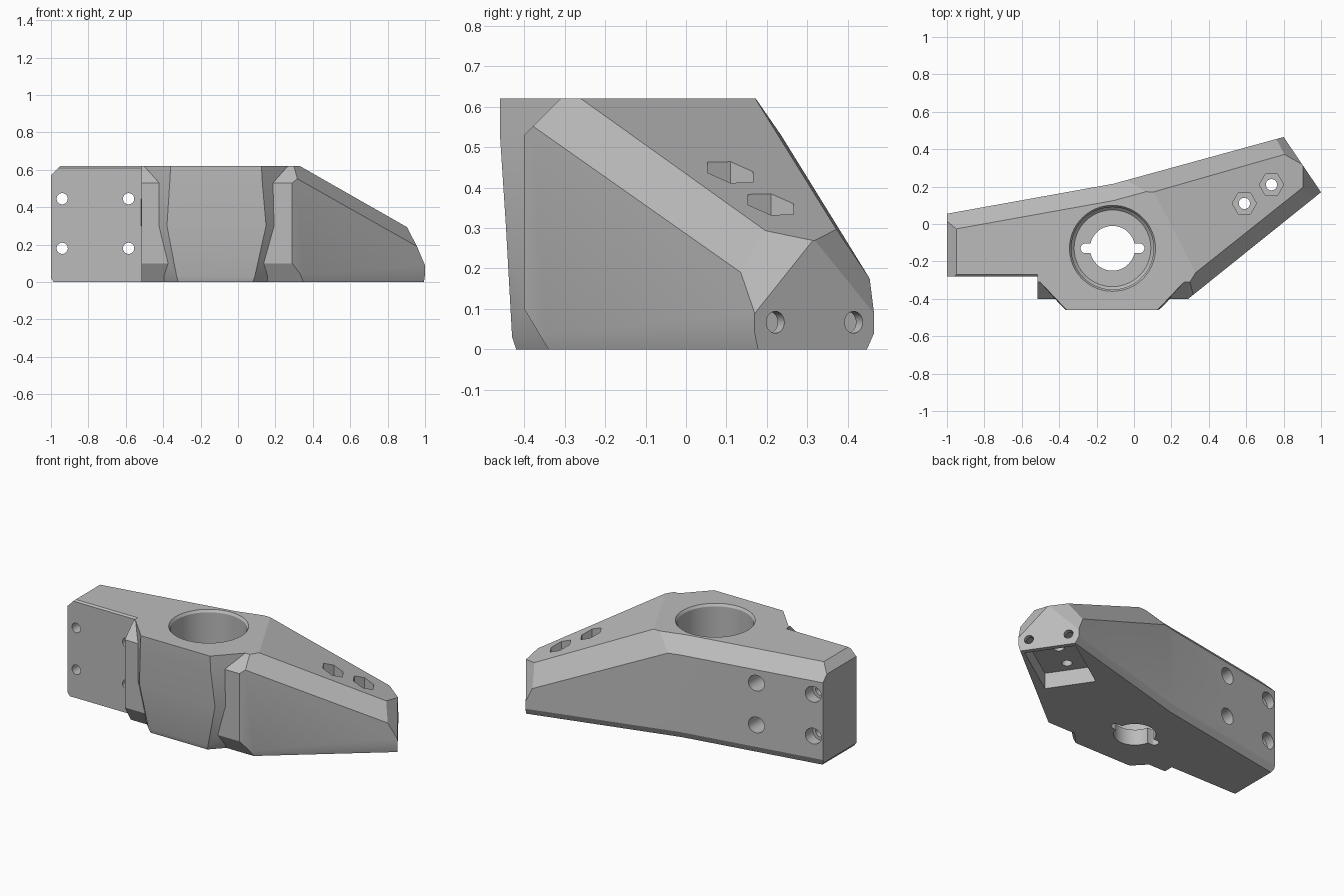
import bpy, bmesh, math
from mathutils import Vector, Matrix

cube = bpy.data.objects.get("Cube")
if cube:
    bpy.data.objects.remove(cube)

H = 0.62
grey = bpy.data.materials.new("plain grey")
grey.use_nodes = True
grey.diffuse_color = (0.5, 0.5, 0.5, 1)
grey.node_tree.nodes["Principled BSDF"].inputs["Base Color"].default_value = (0.5, 0.5, 0.5, 1)


def make(name, bm):
    bmesh.ops.recalc_face_normals(bm, faces=bm.faces)
    mesh = bpy.data.meshes.new(name)
    bm.to_mesh(mesh)
    bm.free()
    mesh.materials.append(grey)
    ob = bpy.data.objects.new(name, mesh)
    bpy.context.scene.collection.objects.link(ob)
    return ob


def hull(name, points, planes=()):
    """Convex solid, trimmed by planes that are each given by three points."""
    bm = bmesh.new()
    for p in points:
        bm.verts.new(p)
    bmesh.ops.convex_hull(bm, input=bm.verts)
    centre = sum((Vector(p) for p in points), Vector()) / len(points)
    for tri in planes:
        a, b, c = map(Vector, tri)
        n = (b - a).cross(c - a).normalized()
        if n.dot(centre - a) > 0:
            n.negate()
        bmesh.ops.bisect_plane(bm, geom=bm.verts[:] + bm.edges[:] + bm.faces[:],
                               plane_co=a, plane_no=n, clear_outer=True)
        bmesh.ops.delete(bm, geom=bm.faces[:], context='FACES_ONLY')
        bmesh.ops.convex_hull(bm, input=bm.verts)
    bmesh.ops.dissolve_limit(bm, angle_limit=0.01, verts=bm.verts, edges=bm.edges)
    return make(name, bm)


def prism(outline, z0=0.0, z1=H):
    return [(x, y, z) for z in (z0, z1) for x, y in outline]


def lathe(name, profile, matrix, sides=48):
    """Closed solid of revolution from (radius, height) pairs."""
    bm = bmesh.new()
    rings = [[bm.verts.new((r * math.cos(math.tau * i / sides),
                            r * math.sin(math.tau * i / sides), h))
              for i in range(sides)] for r, h in profile]
    for lo, hi in zip(rings, rings[1:]):
        for i in range(sides):
            j = (i + 1) % sides
            bm.faces.new((lo[i], lo[j], hi[j], hi[i]))
    bm.faces.new(rings[0])
    bm.faces.new(rings[-1])
    bm.transform(matrix)
    return make(name, bm)


def low_edge(p, q, inset):
    """Narrow bevel along the foot of the wall from p to q."""
    n = Vector((q[1] - p[1], p[0] - q[0], 0)).normalized() * inset
    return [(*p, 0.04), (*q, 0.04), (p[0] - n.x, p[1] - n.y, 0)]


# Angled arm with its front rib
heel, toe, tip, back = (0.29, -0.40), (1, 0.17), (0.80, 0.465), (-0.11, 0.215)
arm = hull("bracket", prism([(-0.515, -0.40), heel, toe, tip, (-0.515, 0.104)]), [
    [(0.33, -0.26, H), (0.905, 0.21, 0.29), (0.91, 0.32, 0.265)],         # sloping top
    [(0.31, -0.385, 0.555), (0.957, 0.135, 0.19), (0.33, -0.26, H)],      # front bevel
    [(1, 0.165, 0.09), (0.905, 0.31, 0.265), (0.957, 0.135, 0.19)],       # end corners
    [(0.80, 0.46, 0.1), (0.90, 0.32, 0.265), (0.80, 0.38, 0.285)],
    [(-0.04, 0.235, 0.53), (0.73, 0.445, 0.19), (0.80, 0.38, 0.285)],     # back bevels
    [(*back, 0.53), (*tip, 0.53), (-0.11, 0.125, H)],
    [(-0.5, -0.40, 0.53), (0, -0.40, 0.53), (0, -0.31, H)],               # rib bevels
    [(-0.5, -0.40, 0.10), (0, -0.40, 0.10), (0, -0.34, 0)],
    low_edge(heel, toe, 0.01),
    low_edge(tip, back, 0.02),
])

# Mounting wing
wing = hull("mounting_wing", prism([(-1, -0.28), (0, -0.28), (0, 0.235), (-1, 0.055)]), [
    [(-1, 0.055, 0.53), (*back, 0.53), (-0.11, 0.125, H)],
    [(-1, 0, 0.57), (-1, 0.1, 0.57), (-0.95, 0, H)],
    [(-1, 0, 0.02), (-1, 0.1, 0.02), (-0.985, 0, 0)],
    [(-1, -0.28, 0.61), (0, -0.28, 0.61), (0, -0.27, H)],
    low_edge(back, (-1, 0.055), 0.02),
])

# Waisted front boss: stacked sections with flared sides
bm = bmesh.new()
rings = []
for z, left, right, y in [(0, -0.32, 0.08, -0.42), (0.03, -0.328, 0.09, -0.43),
                          (0.30, -0.38, 0.15, -0.445), (0.53, -0.365, 0.13, -0.46),
                          (H, -0.36, 0.125, -0.46)]:
    flare = (-0.30 - y) * 0.95
    rings.append([bm.verts.new(p) for p in [(left, y, z), (right, y, z),
                  (right + flare, -0.30, z), (left - flare, -0.30, z)]])
for lo, hi in zip(rings, rings[1:]):
    for i in range(4):
        j = (i + 1) % 4
        bm.faces.new((lo[i], lo[j], hi[j], hi[i]))
bm.faces.new(rings[0])
bm.faces.new(rings[-1])
boss = make("front_boss", bm)

# Bearing seat and slotted shaft hole
seat = Matrix.Translation((-0.115, -0.13, 0))
cutters = [
    lathe("seat_cutter", [(0.205, 0.10), (0.22, 0.115), (0.22, H - 0.015),
                          (0.23, H), (0.23, H + 0.1)], seat, 64),
    lathe("shaft_cutter", [(0.12, -0.1), (0.12, 0.3)], seat, 64),
]
slot = [(-0.115 + s * (0.145 + 0.026 * math.cos(a)), -0.13 + 0.026 * math.sin(a))
        for s in (-1, 1) for a in [math.pi * (k / 8 - 0.5) for k in range(9)]]
cutters.append(hull("slot_cutter", prism(slot, -0.1, 0.3)))

# Wing screw holes, counterbored from the back
for x in (-0.94, -0.585):
    for z in (0.18, 0.445):
        m = Matrix.Translation((x, 0, z)) @ Matrix.Rotation(-math.pi / 2, 4, 'X')
        cutters.append(lathe("screw_cutter", [(0.03, -0.5), (0.03, 0), (0.05, 0), (0.05, 0.4)], m, 32))

# End frame: x points out of the arm end, y runs along it
out = Vector((0.295, 0.20, 0)).normalized()
end = Matrix.Translation((0.90, 0.318, 0)) @ Matrix.Rotation(math.atan2(out.y, out.x), 4, 'Z')

# Pocket under the arm end
pocket = [end @ Vector(p) for p in
          prism([(-0.45, -0.15), (-0.03, -0.15), (-0.03, 0.15), (-0.45, 0.15)], -0.1, 0.10)]
cutters.append(hull("pocket_cutter", pocket))

# Nut recesses with through holes
for x, y, floor in ((0.59, 0.11, 0.34), (0.735, 0.21, 0.26)):
    m = Matrix.Translation((x, y, 0))
    cutters.append(lathe("bolt_cutter", [(0.03, -0.1), (0.03, 0.5)], m, 32))
    cutters.append(lathe("nut_cutter", [(0.065, floor), (0.065, 0.8)], m, 6))

# End holes
for t in (-0.117, 0.117):
    m = end @ Matrix.Translation((-0.2, t, 0.067)) @ Matrix.Rotation(math.pi / 2, 4, 'Y')
    cutters.append(lathe("end_hole_cutter", [(0.027, 0), (0.027, 0.4)], m, 24))

# Join the solids, cut the holes, and bake the result
for ob, op in [(wing, 'UNION'), (boss, 'UNION')] + [(c, 'DIFFERENCE') for c in cutters]:
    ob.hide_render = True
    mod = arm.modifiers.new(ob.name, 'BOOLEAN')
    mod.object, mod.operation, mod.solver = ob, op, 'EXACT'
bpy.context.view_layer.update()
baked = bpy.data.meshes.new_from_object(arm.evaluated_get(bpy.context.evaluated_depsgraph_get()))
arm.modifiers.clear()
arm.data = baked
for ob in [wing, boss] + cutters:
    bpy.data.objects.remove(ob)

bpy.ops.object.select_all(action='DESELECT')
arm.select_set(True)
bpy.context.view_layer.objects.active = arm
bpy.ops.object.shade_smooth_by_angle(angle=math.radians(16))
